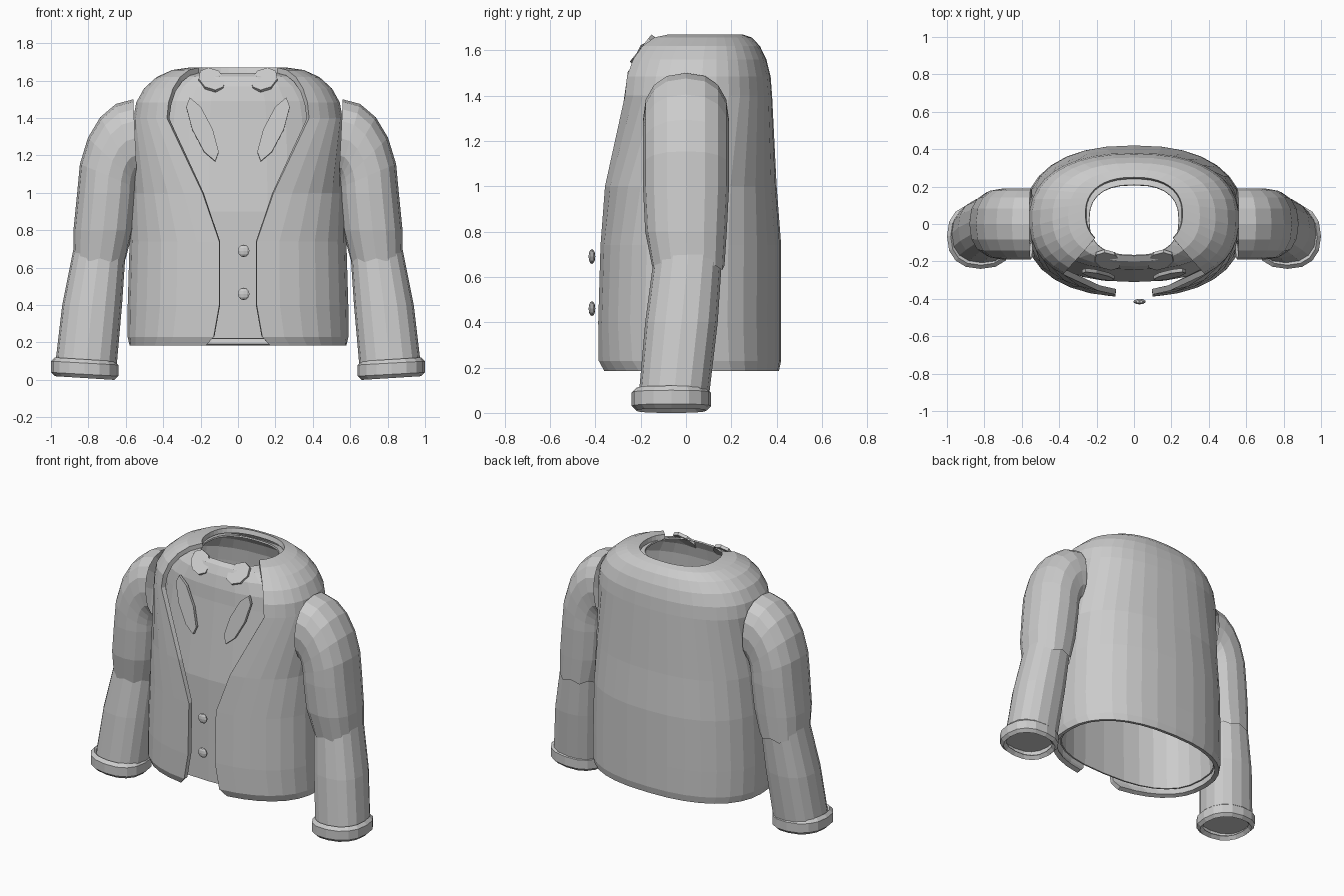
import bpy, bmesh
from math import sin, cos, asin, pi, copysign

cube = bpy.data.objects.get("Cube")
if cube:
    bpy.data.objects.remove(cube, do_unlink=True)

GREY = (0.6, 0.6, 0.6, 1)
cloth = bpy.data.materials.new("grey_cloth")
cloth.use_nodes = True
cloth.diffuse_color = GREY
cloth.node_tree.nodes["Principled BSDF"].inputs["Base Color"].default_value = GREY


def finish(name, bm, thickness=0, mirror=False):
    mesh = bpy.data.meshes.new(name)
    bm.to_mesh(mesh)
    bm.free()
    mesh.materials.append(cloth)
    obj = bpy.data.objects.new(name, mesh)
    bpy.context.collection.objects.link(obj)
    if mirror:
        obj.modifiers.new("both_sides", "MIRROR")
    if thickness:
        solid = obj.modifiers.new("thickness", "SOLIDIFY")
        solid.thickness = thickness
        solid.offset = -1
    return obj


def power(value, exponent):
    return copysign(abs(value) ** exponent, value)


def loft(name, rings, sides, exponent=0.85, thickness=0, mirror=False, wave=0, cap=False):
    """Each ring, from the bottom up, is (right, left, front, back, right_z, left_z, gap),
    where gap is the half width of an opening at the front."""
    bm = bmesh.new()
    rows = []
    for right, left, front, back, right_z, left_z, gap in rings:
        half_width, half_depth = (left - right) / 2, (back - front) / 2
        start = asin((gap / half_width) ** (1 / exponent))
        row = []
        for j in range(sides + (gap > 0)):
            angle = start + (pi - start) * 2 * j / sides
            across = power(sin(angle), exponent)
            along = power(cos(angle), exponent)
            row.append(bm.verts.new((
                (left + right) / 2 + half_width * across,
                (front + back) / 2 - half_depth * along,
                (left_z + right_z) / 2 + (left_z - right_z) / 2 * across)))
        rows.append(row)
    for j, vert in enumerate(rows[0]):
        vert.co.z += wave * (-1) ** j
    for low, high in zip(rows, rows[1:]):
        for j in range(sides):
            k = (j + 1) % len(low)
            bm.faces.new((low[j], low[k], high[k], high[j]))
    if cap:
        bm.faces.new(rows[0][::-1])
    return finish(name, bm, thickness, mirror)


def level(z, right, left, front, back):
    return (right, left, front, back, z, z, 0)


def torso(rows, neck, steps):
    """Rows are (z, half_width, front, back, gap); the last one curves in to the neck."""
    chest = rows[-1]
    for step in range(1, steps + 1):
        angle = pi / 2 * step / steps
        row = [n + (c - n) * cos(angle) for c, n in zip(chest, neck)]
        row[0] = chest[0] + (neck[0] - chest[0]) * sin(angle)
        rows.append(row)
    return [(-half, half, front, back, z, z, gap) for z, half, front, back, gap in rows]


# Jacket shell, open along the front with a V at the chest
jacket = torso([
    (0.185, 0.58, -0.37, 0.41, 0.17),
    (0.23, 0.59, -0.39, 0.42, 0.13),
    (0.4, 0.59, -0.39, 0.42, 0.1),
    (0.74, 0.58, -0.38, 0.42, 0.1),
    (1, 0.57, -0.37, 0.4, 0.19),
    (1.4, 0.56, -0.34, 0.38, 0.38)],
    neck=(1.67, 0.26, -0.14, 0.25, 0.21), steps=5)
loft("jacket", jacket, sides=30, thickness=0.03)

# Shirt inside the jacket
shirt = torso([
    (0.22, 0.54, -0.31, 0.38, 0),
    (0.9, 0.53, -0.31, 0.37, 0),
    (1.4, 0.5, -0.25, 0.33, 0)],
    neck=(1.64, 0.24, -0.17, 0.21, 0), steps=4)
loft("shirt", shirt, sides=28, exponent=0.8, thickness=0.01)

# Upper sleeve, its rings fanning round to meet the shoulder upright
upper_sleeve = [
    level(0.64, 0.6, 0.88, -0.15, 0.17),
    level(0.8, 0.56, 0.88, -0.18, 0.18)]
for step in range(6):
    angle = pi / 2 * step / 5
    rise = sin(angle)
    upper_sleeve.append((0.54, 0.56 + 0.3 * cos(angle), -0.19, 0.19,
                         1 + rise / 12, 1 + rise / 2, 0))
loft("upper_sleeve", upper_sleeve, sides=16, mirror=True, wave=0.01)

# Lower sleeve, closed inside the cuff
lower_sleeve = [
    level(0.06, 0.65, 0.98, -0.21, 0.1),
    level(0.4, 0.62, 0.94, -0.18, 0.14),
    level(0.7, 0.6, 0.88, -0.14, 0.16)]
loft("lower_sleeve", lower_sleeve, sides=16, mirror=True, cap=True)

# Cuff, a rolled band that rises a little to the outside
cuff = []
for z, swell in ((0, 0), (0.02, 0.02), (0.08, 0.02), (0.1, 0)):
    cuff.append((0.66 - swell, 0.98 + swell, -0.22 - swell, 0.09 + swell, z, z + 0.02, 0))
loft("cuff", cuff, sides=16, thickness=0.03, mirror=True)


# Flat flaps on the chest: long leaf shapes leaning sideways and back
def flap(name, centre, half_length, half_width, lean, slope, sides):
    x, y, z = centre
    bm = bmesh.new()
    outline = []
    for j in range(sides):
        angle = 2 * pi * j / sides
        up = half_length * sin(angle)
        outline.append(bm.verts.new((x + half_width * cos(angle) + lean * up,
                                     y + slope * up, z + up)))
    bm.faces.new(outline)
    finish(name, bm, thickness=0.02, mirror=True)


flap("lapel", (0.19, -0.28, 1.34), half_length=0.17, half_width=0.055,
     lean=0.4, slope=0.14, sides=8)
flap("collar_tip", (0.14, -0.2, 1.61), half_length=0.06, half_width=0.07,
     lean=0.3, slope=0.8, sides=8)

# Buttons
for label, z in (("upper_button", 0.69), ("lower_button", 0.46)):
    bm = bmesh.new()
    bmesh.ops.create_uvsphere(bm, u_segments=10, v_segments=6, radius=0.033)
    button = finish(label, bm)
    button.scale.y = 0.45
    button.location = (0.03, -0.415, z)
